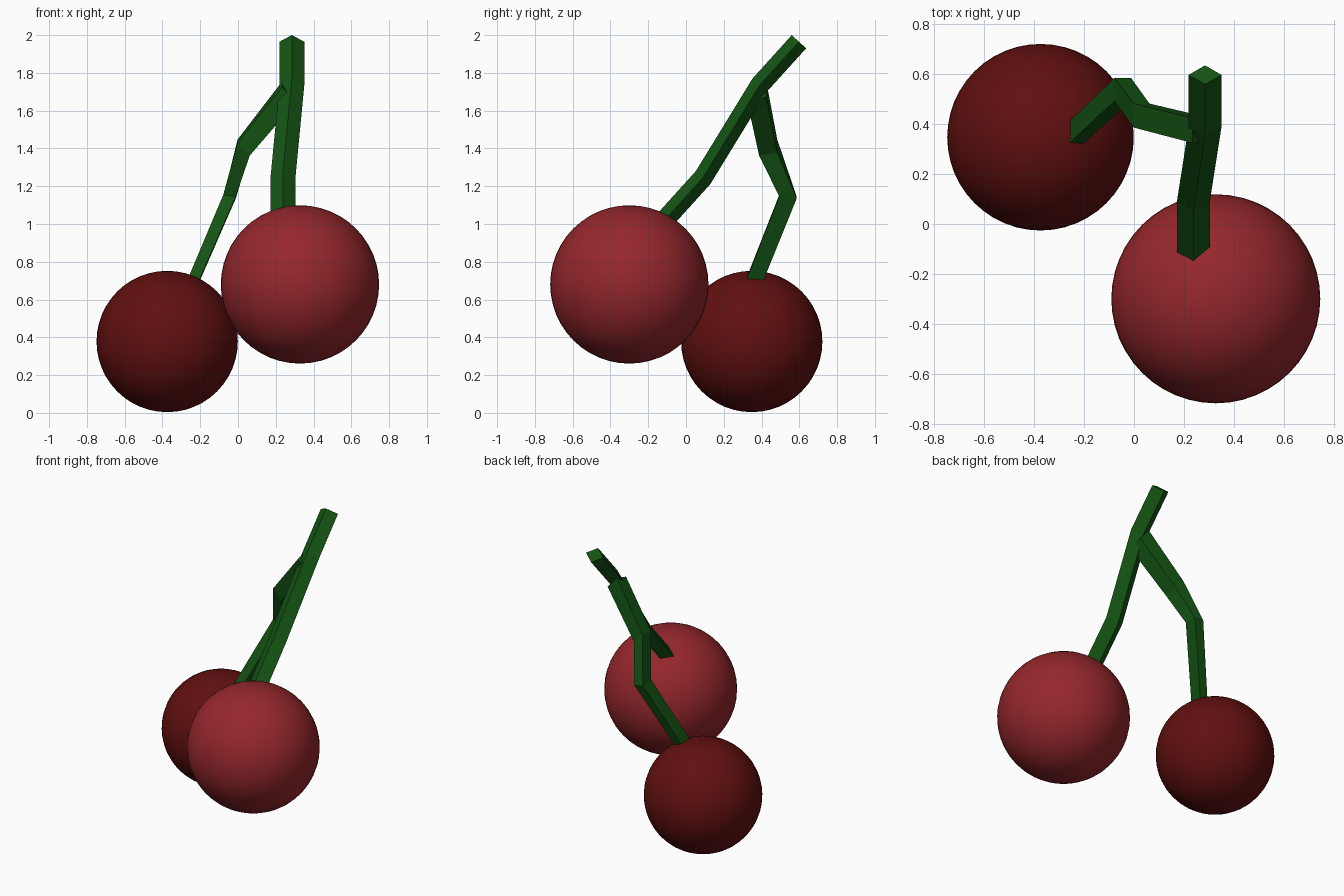
import bpy, bmesh
from mathutils import Vector

if "Cube" in bpy.data.objects:
    bpy.data.objects.remove(bpy.data.objects["Cube"])


def material(name, rgb):
    m = bpy.data.materials.new(name)
    m.diffuse_color = (*rgb, 1)
    m.use_nodes = True
    m.node_tree.nodes["Principled BSDF"].inputs["Base Color"].default_value = m.diffuse_color
    return m


def cherry(name, centre, radius, mat):
    bpy.ops.mesh.primitive_uv_sphere_add(segments=48, ring_count=24, radius=radius, location=centre)
    ob = bpy.context.object
    ob.name = name
    ob.data.materials.append(mat)
    bpy.ops.object.shade_smooth()


def stem(name, rings, mat):
    """Four-sided tube; each ring is (centre, half diagonal a, half diagonal b)."""
    bm = bmesh.new()
    loops = []
    for c, a, b in rings:
        c, a, b = Vector(c), Vector(a), Vector(b)
        loops.append([bm.verts.new(p) for p in (c + a, c + b, c - a, c - b)])
    for lo, hi in zip(loops, loops[1:]):
        for i in range(4):
            j = (i + 1) % 4
            bm.faces.new((lo[i], lo[j], hi[j], hi[i]))
    bm.faces.new(loops[0])
    bm.faces.new(loops[-1])
    bmesh.ops.recalc_face_normals(bm, faces=bm.faces)
    me = bpy.data.meshes.new(name)
    bm.to_mesh(me)
    bm.free()
    me.materials.append(mat)
    bpy.context.collection.objects.link(bpy.data.objects.new(name, me))


red = material("red", (0.30, 0.02, 0.025))
dark_red = material("dark_red", (0.12, 0.005, 0.005))
green = material("green", (0.007, 0.09, 0.007))

# Fruit
cherry("large_cherry", (0.328, -0.30, 0.68), 0.419, red)
cherry("small_cherry", (-0.375, 0.348, 0.378), 0.374, dark_red)

# Main stem: diamond section, edge facing the front
side = (0.066, 0, 0)
across = (0, 0.038, -0.035)
main_path = [(0.285, 0.598, 1.965), (0.285, 0.39, 1.735),
             (0.238, 0.09, 1.245), (0.238, -0.20, 0.925)]
stem("main_stem", [(p, side, across) for p in main_path], green)

# Side stem: box section given by half width and half depth
box_rings = [((0.27, 0.375, 1.70), (0.036, 0, -0.04), (0, 0.05, 0.015)),
             ((0.03, 0.435, 1.405), (0.032, 0, -0.035), (0, 0.048, 0.008)),
             ((-0.045, 0.54, 1.145), (0.033, 0, -0.005), (0, 0.046, -0.005)),
             ((-0.27, 0.33, 0.62), (0.029, 0, -0.005), (0, 0.043, -0.005))]
stem("side_stem", [(c, Vector(u) + Vector(v), Vector(u) - Vector(v)) for c, u, v in box_rings], green)
